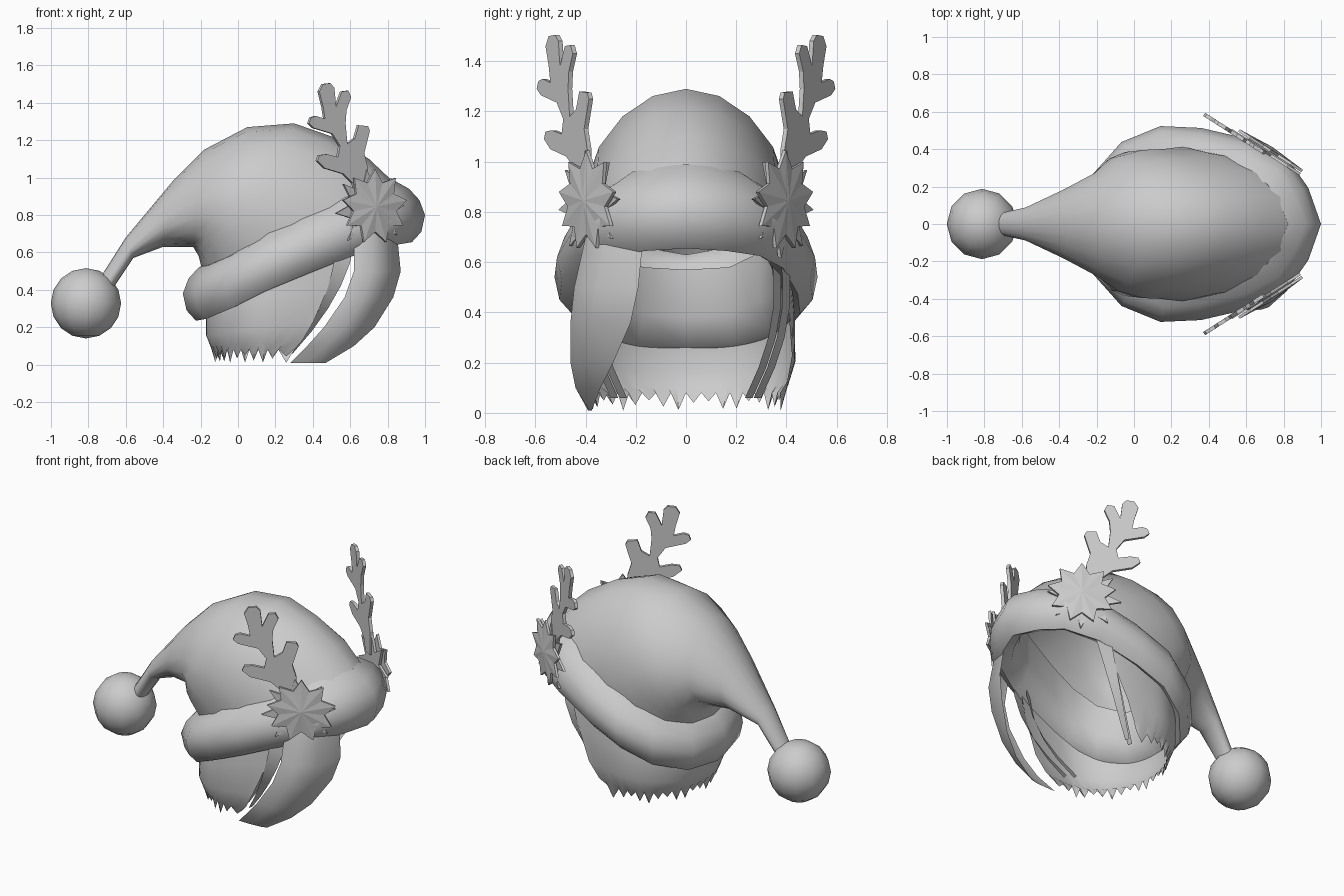
import bpy, bmesh, math
from mathutils import Vector

if "Cube" in bpy.data.objects:
    bpy.data.objects.remove(bpy.data.objects["Cube"])

grey = bpy.data.materials.new("plain_grey")
grey.diffuse_color = (0.6, 0.6, 0.6, 1)
grey.use_nodes = True
grey.node_tree.nodes["Principled BSDF"].inputs["Base Color"].default_value = grey.diffuse_color


def finish(name, bm, smooth=None, mirror=False):
    """Turn a bmesh into a named object, optionally mirrored across y."""
    bmesh.ops.recalc_face_normals(bm, faces=bm.faces)
    me = bpy.data.meshes.new(name)
    bm.to_mesh(me)
    bm.free()
    me.materials.append(grey)
    ob = bpy.data.objects.new(name, me)
    bpy.context.collection.objects.link(ob)
    if smooth:
        bpy.ops.object.select_all(action='DESELECT')
        ob.select_set(True)
        bpy.context.view_layer.objects.active = ob
        bpy.ops.object.shade_smooth_by_angle(angle=math.radians(smooth))
    if mirror:
        m = ob.modifiers.new("mirror", 'MIRROR')
        m.use_axis = (False, True, False)
    return ob


def skin(rows, around=False, along=False):
    """Quad surface through rows of points."""
    bm = bmesh.new()
    vs = [[bm.verts.new(p) for p in r] for r in rows]
    n, k = len(vs), len(vs[0])
    for i in range(n if along else n - 1):
        a, b = vs[i], vs[(i + 1) % n]
        for j in range(k if around else k - 1):
            l = (j + 1) % k
            bm.faces.new((a[j], a[l], b[l], b[j]))
    return bm


# Pompom
bm = bmesh.new()
bmesh.ops.create_uvsphere(bm, u_segments=12, v_segments=8, radius=0.188)
bmesh.ops.translate(bm, verts=bm.verts, vec=(-0.813, 0, 0.328))
finish("pompom", bm, 60)

# Drooping hat: top x,z / bottom x,z / half width of each ring
hat = [(-0.74, 0.46, -0.66, 0.42, 0.07), (-0.60, 0.68, -0.56, 0.57, 0.10),
       (-0.35, 0.98, -0.40, 0.63, 0.21), (-0.18, 1.15, -0.24, 0.63, 0.31),
       (0.05, 1.27, -0.21, 0.58, 0.41), (0.30, 1.29, -0.20, 0.54, 0.45),
       (0.50, 1.22, -0.19, 0.50, 0.455), (0.70, 1.10, -0.18, 0.46, 0.44),
       (0.87, 0.94, -0.17, 0.40, 0.42)]
rows = []
for i, (tx, tz, bx, bz, w) in enumerate(hat):
    ring = []
    for j in range(16):
        a = math.tau * j / 16
        c = 0.5 + 0.5 * math.cos(a)
        narrow = 1 - (0.24 if i < 7 else 0.12) * c      # pointed crown
        ring.append((bx + (tx - bx) * c, w * narrow * math.sin(a), bz + (tz - bz) * c))
    rows.append(ring)
finish("hat", skin(rows, around=True), 60)

# Fluffy brim: outer roll sweeping up into the hat, around the tilted opening
half = [(-0.18, 0, 0.38), (-0.13, 0.20, 0.39), (0, 0.345, 0.45), (0.16, 0.41, 0.54),
        (0.34, 0.40, 0.62), (0.58, 0.345, 0.72), (0.75, 0.26, 0.77),
        (0.83, 0.14, 0.79), (0.885, 0, 0.80)]
section = [(0.115, 0), (0.085, 0.08), (0.03, 0.14), (-0.06, 0.19),
           (-0.065, 0), (-0.02, -0.115), (0.045, -0.145), (0.095, -0.09)]
path = [Vector(p) for p in half + [(x, -y, z) for x, y, z in half[-2:0:-1]]]
rows = []
for i, p in enumerate(path):
    t = path[(i + 1) % len(path)] - path[i - 1]
    out = Vector((-t.y, t.x, 0)).normalized()
    if out.dot(Vector((p.x - 0.36, p.y, 0))) < 0:
        out = -out
    rows.append([p + out * r + Vector((0, 0, h)) for r, h in section])
finish("brim", skin(rows, around=True, along=True), 60)

# Back hair: curved shell with a ragged hem
rows = []
N = 45
for f, r in ((0, 0.97), (0.35, 1), (0.7, 1), (0.88, 0.94), (1, 0.87)):
    row = []
    for j in range(N):
        s = (j / (N - 1) * 2 - 1) * math.radians(130 - 29 * f)
        back = math.cos(s)
        x = 0.2 - (0.37 if back > 0 else 0.6) * r * back
        y = 0.435 * r * (math.sin(s) if back > 0 else math.sin(s) ** 0.5 if s > 0
                         else -(-math.sin(s)) ** 0.5)
        top = min(0.45 + 0.42 * x, 0.66)
        low = (0.03 + 0.02 * math.sin(j * 2.3) if j % 2 else 0.08) if f == 1 else 0.06
        row.append((x, y, top + (low - top) * f))
    rows.append(row)
finish("back_hair", skin(rows), 50)

# Wide front lock on one side: z, rear x, front x, outer y, front y
lock = [(0.70, 0.62, 0.85, 0.40, 0.17), (0.50, 0.62, 0.87, 0.445, 0.19),
        (0.36, 0.57, 0.83, 0.46, 0.22), (0.20, 0.46, 0.73, 0.46, 0.29),
        (0.10, 0.37, 0.62, 0.44, 0.34), (0.01, 0.28, 0.47, 0.39, 0.375)]
rows = []
for z, xl, xr, yo, yf in lock:
    d = xr - xl
    rows.append([(xl, -yo, z), (xl + 0.4 * d, -yo, z),
                 (xl + 0.8 * d, -(0.65 * yo + 0.35 * yf), z), (xr, -yf, z)])
finish("front_lock", skin(rows), 50)

# Thin curved strands lying along the front edges of the back hair
for k, (x0, y0, w) in enumerate(((0.57, 0.385, 0.05), (0.52, 0.35, 0.03))):
    rows = []
    for i in range(6):
        f = i / 5
        x = x0 - 0.28 * f ** 1.8
        y = y0 + 0.03 * math.sin(math.pi * f) - 0.10 * f * f
        half_w = w * (1 - f) + 0.003
        z = 0.66 - 0.60 * f
        rows.append([(x - half_w, y + 0.015, z), (x + half_w, y - 0.015, z)])
    finish("strand_%d" % (k + 1), skin(rows), 50, mirror=True)

# Ornaments stand in an upright slanted plane on each side of the brim
OUT = Vector((0.539, 0.842, 0))


def on_plane(x, z, lift=0.0):
    return Vector((x, 0.583 - (x - 0.38) * 0.64, z)) + OUT * lift


def plate(name, pts, lift, thick, dome=0.0):
    """Thick flat outline; dome raises the centre into a faceted peak."""
    bm = bmesh.new()
    lo = [bm.verts.new(on_plane(x, z, lift)) for x, z in pts]
    hi = [bm.verts.new(on_plane(x, z, lift + thick)) for x, z in pts]
    n = len(pts)
    for i in range(n):
        j = (i + 1) % n
        bm.faces.new((lo[i], lo[j], hi[j], hi[i]))
    bm.faces.new(lo[::-1])
    cap = bm.faces.new(hi)
    if dome:
        mid = bmesh.ops.poke(bm, faces=[cap])["verts"][0]
        mid.co += OUT * dome
    finish(name, bm, mirror=True)


# Antlers
antler = [(0.63, 0.90), (0.61, 0.97), (0.56, 1.02), (0.46, 1.05), (0.42, 1.09), (0.43, 1.12),
          (0.47, 1.125), (0.53, 1.11), (0.54, 1.17), (0.50, 1.235), (0.40, 1.265),
          (0.375, 1.29), (0.385, 1.32), (0.41, 1.33), (0.46, 1.315), (0.45, 1.38),
          (0.43, 1.46), (0.45, 1.50), (0.49, 1.505), (0.51, 1.48), (0.52, 1.38),
          (0.55, 1.46), (0.585, 1.465), (0.60, 1.43), (0.575, 1.36), (0.57, 1.29),
          (0.58, 1.18), (0.62, 1.21), (0.64, 1.28), (0.69, 1.275), (0.70, 1.25),
          (0.67, 1.13), (0.69, 1.05), (0.69, 0.90)]
plate("antler", antler, -0.01, 0.02)


# Layered star leaves at the antler roots
def star(cx, cz, r_out, r_in, points, turn):
    pts = []
    for i in range(points * 2):
        a = math.pi * i / points + turn
        r = r_in if i % 2 else r_out
        pts.append((cx + 0.86 * r * math.cos(a), cz + r * math.sin(a)))
    return pts


plate("rear_star", star(0.70, 0.83, 0.215, 0.11, 8, 0.1), 0.0, 0.015)
plate("front_star", star(0.715, 0.845, 0.20, 0.135, 9, math.pi / 2), 0.02, 0.015, 0.015)
